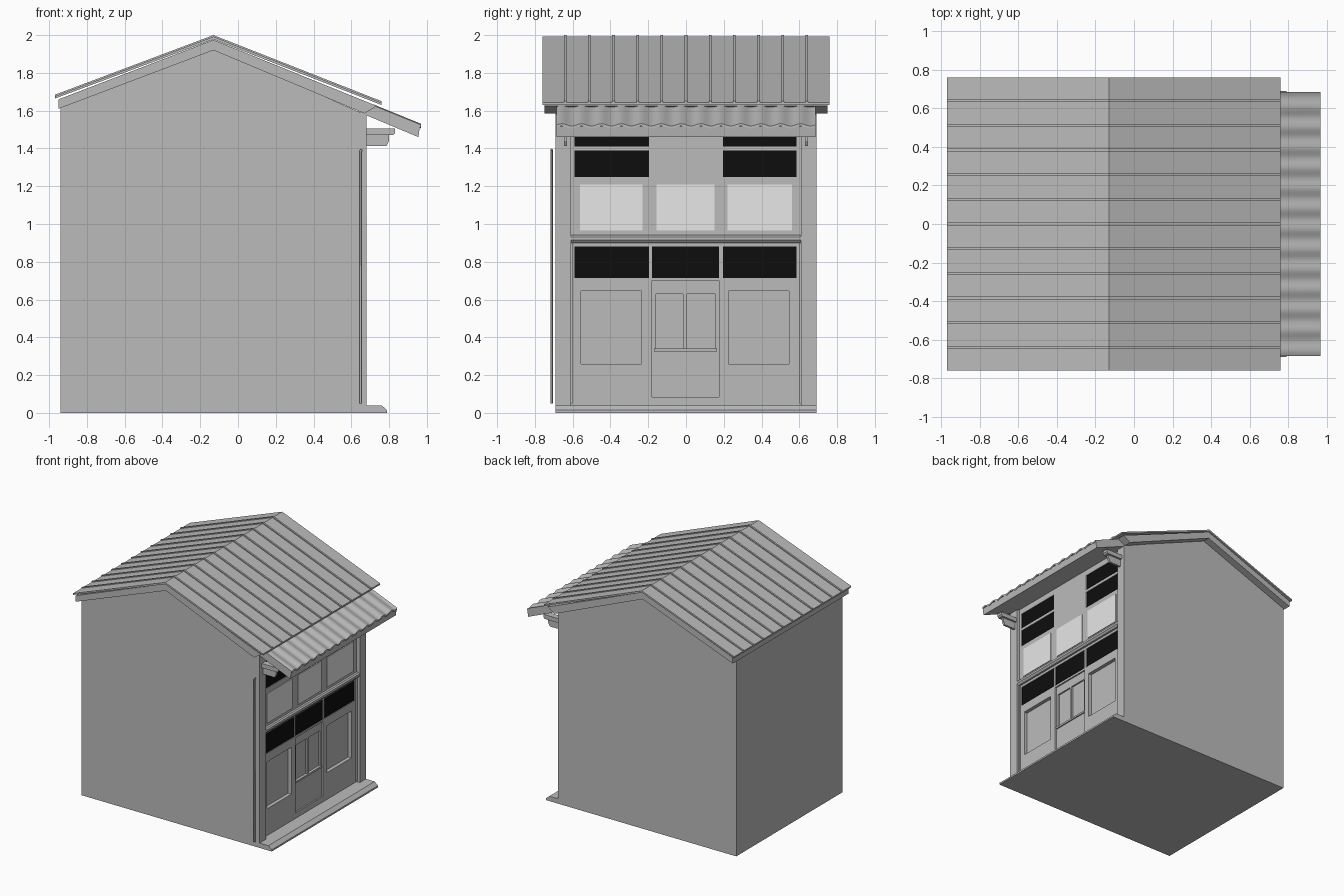
import bpy, bmesh, math
from mathutils import Vector

cube = bpy.data.objects.get("Cube")
if cube:
    bpy.data.objects.remove(cube, do_unlink=True)


def material(name, value):
    m = bpy.data.materials.new(name)
    m.use_nodes = True
    col = (value, value, value, 1)
    m.diffuse_color = col
    m.node_tree.nodes["Principled BSDF"].inputs["Base Color"].default_value = col
    return m


GREY = material("plaster grey", 0.5)
WHITE = material("sign white", 0.93)
BLACK = material("window black", 0.004)


def finish(name, bm, mat):
    bmesh.ops.recalc_face_normals(bm, faces=bm.faces)
    me = bpy.data.meshes.new(name)
    bm.to_mesh(me)
    bm.free()
    me.materials.append(mat)
    ob = bpy.data.objects.new(name, me)
    bpy.context.collection.objects.link(ob)
    return ob


def box(name, x, y, z, mat=GREY):
    bm = bmesh.new()
    bmesh.ops.create_cube(bm, size=1)
    for v in bm.verts:
        v.co = Vector([(a + b) / 2 + c * (b - a) for (a, b), c in zip((x, y, z), v.co)])
    return finish(name, bm, mat)


def extrude(name, profile, y0, y1, mat=GREY):
    """Sweep an x-z outline along y."""
    bm = bmesh.new()
    face = bm.faces.new([bm.verts.new((x, y0, z)) for x, z in profile])
    out = bmesh.ops.extrude_face_region(bm, geom=[face])
    for v in out["geom"]:
        if isinstance(v, bmesh.types.BMVert):
            v.co.y = y1
    return finish(name, bm, mat)


def carve(target, x0, y, z):
    """Cut a rectangular recess into the shop front, back to x0."""
    cutter = box("recess_cutter", (x0, 0.8), y, z)
    cutter.hide_render = True
    mod = target.modifiers.new("recess", 'BOOLEAN')
    mod.operation, mod.solver, mod.object = 'DIFFERENCE', 'EXACT', cutter
    bpy.context.view_layer.objects.active = target
    bpy.ops.object.modifier_apply(modifier=mod.name)
    bpy.data.objects.remove(cutter, do_unlink=True)


WALL = 0.65      # shop front plane
RIDGE = -0.13    # x of the ridge

# House body with gabled outline
body = extrude("house_body", [(-0.94, 0), (WALL, 0), (WALL, 1.59), (RIDGE, 1.93), (-0.94, 1.63)],
               -0.69, 0.69)

# Corner pilasters
for side, s in (("left", 1), ("right", -1)):
    extrude(side + "_pilaster", [(WALL - 0.01, 0), (0.68, 0), (0.68, 1.58), (WALL - 0.01, 1.59)],
            s * 0.61, s * 0.69)
    box(side + "_front_trim", (WALL, WALL + 0.01), sorted((s * 0.6, s * 0.61)), (0.05, 0.9))

# Recessed panels beside the door, the door and its panes
for y in ((-0.555, -0.235), (0.225, 0.545)):
    carve(body, WALL - 0.03, y, (0.26, 0.645))
carve(body, WALL - 0.012, (-0.18, 0.175), (0.085, 0.7))
for y in ((-0.16, -0.015), (0.005, 0.155)):
    carve(body, WALL - 0.025, y, (0.34, 0.63))
box("door_middle_rail", (WALL - 0.012, WALL - 0.002), (-0.17, 0.165), (0.325, 0.34))

# Dark windows
SIDES = ((-0.59, -0.195), (0.195, 0.585))
rows = [(0.715, 0.88, SIDES + ((-0.18, 0.175),)), (1.25, 1.39, SIDES), (1.41, 1.54, SIDES)]
for z0, z1, spans in rows:
    for y in spans:
        carve(body, WALL - 0.01, y, (z0, z1))
        box("window", (WALL - 0.012, WALL - 0.006), y, (z0, z1), BLACK)

# Blank white sign panels
for y in ((-0.56, -0.23), (-0.155, 0.15), (0.22, 0.56)):
    box("sign_panel", (WALL, WALL + 0.006), y, (0.965, 1.21), WHITE)

# Ledge between the storeys
extrude("ledge", [(WALL - 0.01, 0.9), (0.665, 0.9), (0.678, 0.915), (0.678, 0.932),
                  (0.668, 0.942), (WALL - 0.01, 0.942)], -0.61, 0.61)

# Front step with sloped nose
extrude("front_step", [(WALL - 0.01, 0), (0.79, 0), (0.79, 0.014), (0.76, 0.04), (WALL - 0.01, 0.04)],
        -0.69, 0.69)

# Roof boards and metal sheet
extrude("roof_boards", [(-0.95, 1.61), (RIDGE, 1.92), (0.67, 1.585), (0.735, 1.625),
                        (RIDGE, 1.975), (-0.95, 1.66)], -0.75, 0.75)
extrude("roof_sheet", [(-0.97, 1.664), (RIDGE, 1.977), (0.76, 1.63), (0.76, 1.642),
                       (RIDGE, 1.992), (-0.97, 1.676)], -0.76, 0.76)

# Standing seams
for i in range(-5, 6):
    y = i * 0.128
    extrude("roof_seam", [(-0.97, 1.67), (RIDGE, 1.985), (0.76, 1.635), (0.76, 1.65),
                          (RIDGE, 2.0), (-0.97, 1.684)], y - 0.007, y + 0.007)

# Awning boards
extrude("awning_boards", [(0.64, 1.592), (0.955, 1.46), (0.963, 1.515), (0.72, 1.613)], -0.685, 0.685)

# Corrugated awning sheet
bm = bmesh.new()
steps, waves = 156, 13
edges = []
for i in range(steps + 1):
    t = i / steps
    y = -0.685 + 1.37 * t
    dz = 0.006 * math.sin(math.tau * waves * t)
    edges.append([bm.verts.new((x, y, z + dz)) for x, z in
                  ((0.72, 1.626), (0.968, 1.525), (0.968, 1.512), (0.72, 1.613))])
for a, b in zip(edges, edges[1:]):
    for k in range(4):
        n = (k + 1) % 4
        bm.faces.new((a[k], a[n], b[n], b[k]))
bm.faces.new(edges[0])
bm.faces.new(edges[-1])
awning = finish("awning_sheet", bm, GREY)
bpy.ops.object.select_all(action='DESELECT')
awning.select_set(True)
bpy.context.view_layer.objects.active = awning
bpy.ops.object.shade_smooth_by_angle(angle=math.radians(35))

# Awning brackets
for side, s in (("left", 1), ("right", -1)):
    c = s * 0.638
    extrude(side + "_bracket_arm", [(0.67, 1.47), (0.82, 1.47), (0.832, 1.482), (0.832, 1.505),
                                    (0.67, 1.505)], c - 0.025, c + 0.025)
    extrude(side + "_bracket_foot", [(0.67, 1.412), (0.785, 1.412), (0.8, 1.44), (0.8, 1.47),
                                     (0.67, 1.47)], c - 0.009, c + 0.009)

# Drainpipe on the side wall
curve = bpy.data.curves.new("drainpipe", 'CURVE')
curve.dimensions = '3D'
curve.bevel_depth = 0.006
curve.bevel_resolution = 2
curve.use_fill_caps = True
path = [(0.648, -0.711, 0.05), (0.648, -0.711, 1.385), (0.656, -0.711, 1.395)]
spline = curve.splines.new('POLY')
spline.points.add(len(path) - 1)
for p, co in zip(spline.points, path):
    p.co = (*co, 1)
curve.materials.append(GREY)
bpy.context.collection.objects.link(bpy.data.objects.new("drainpipe", curve))
